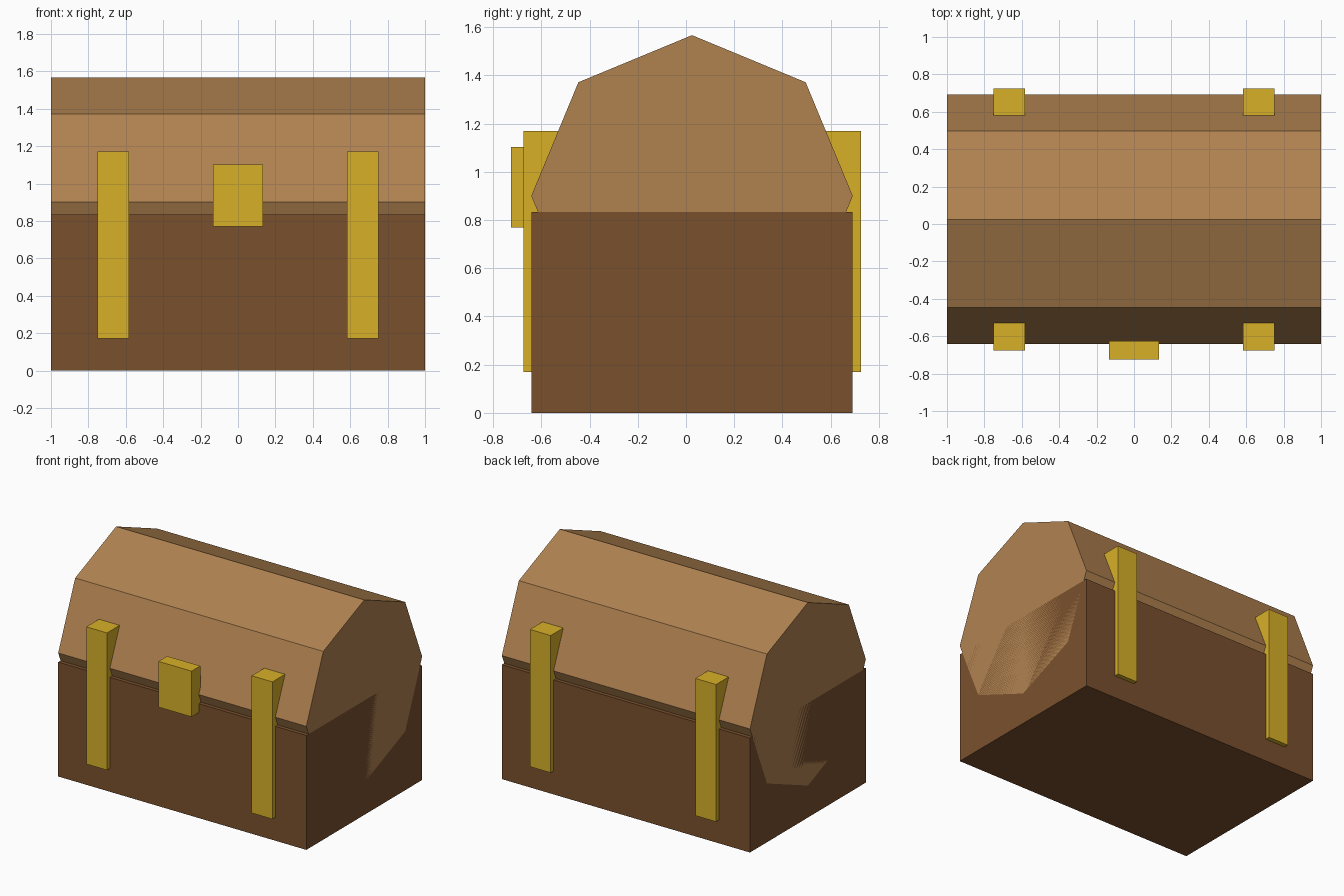
import bpy
from math import pi

if "Cube" in bpy.data.objects:
    bpy.data.objects.remove(bpy.data.objects["Cube"])

CY = 0.025  # depth centre of the chest itself (the lock shifts the overall bounds)


def material(name, rgb):
    m = bpy.data.materials.new(name)
    linear = [((c / 255 + 0.055) / 1.055) ** 2.4 for c in rgb]
    m.diffuse_color = (*linear, 1)
    m.use_nodes = True
    m.node_tree.nodes["Principled BSDF"].inputs["Base Color"].default_value = m.diffuse_color
    return m


def box(name, centre, size, mat):
    bpy.ops.mesh.primitive_cube_add(size=1, location=centre)
    ob = bpy.context.object
    ob.name = name
    ob.scale = size
    bpy.ops.object.transform_apply(location=False, rotation=False, scale=True)
    ob.data.materials.append(mat)
    return ob


dark_wood = material("dark_wood", (122, 80, 45))
light_wood = material("light_wood", (176, 130, 80))
gold = material("gold", (216, 176, 40))

# Chest body
box("chest_body", (0, CY, 0.4167), (2, 1.3333, 0.8333), dark_wood)

# Rounded lid: eight-sided cylinder lying along x, lower part sunk in the body
bpy.ops.mesh.primitive_cylinder_add(vertices=8, radius=0.6667, depth=2,
                                    location=(0, CY, 0.9), rotation=(0, pi / 2, 0))
lid = bpy.context.object
lid.name = "lid"
bpy.ops.object.transform_apply(location=False, rotation=True, scale=False)
lid.data.materials.append(light_wood)

# Metal straps running through front to back
for side, x in (("left", -0.6667), ("right", 0.6667)):
    box(f"{side}_strap", (x, CY, 0.67), (0.1667, 1.4, 1.0), gold)

# Lock plate
box("lock", (0, -0.675, 0.9355), (0.2667, 0.1, 0.3333), gold)
